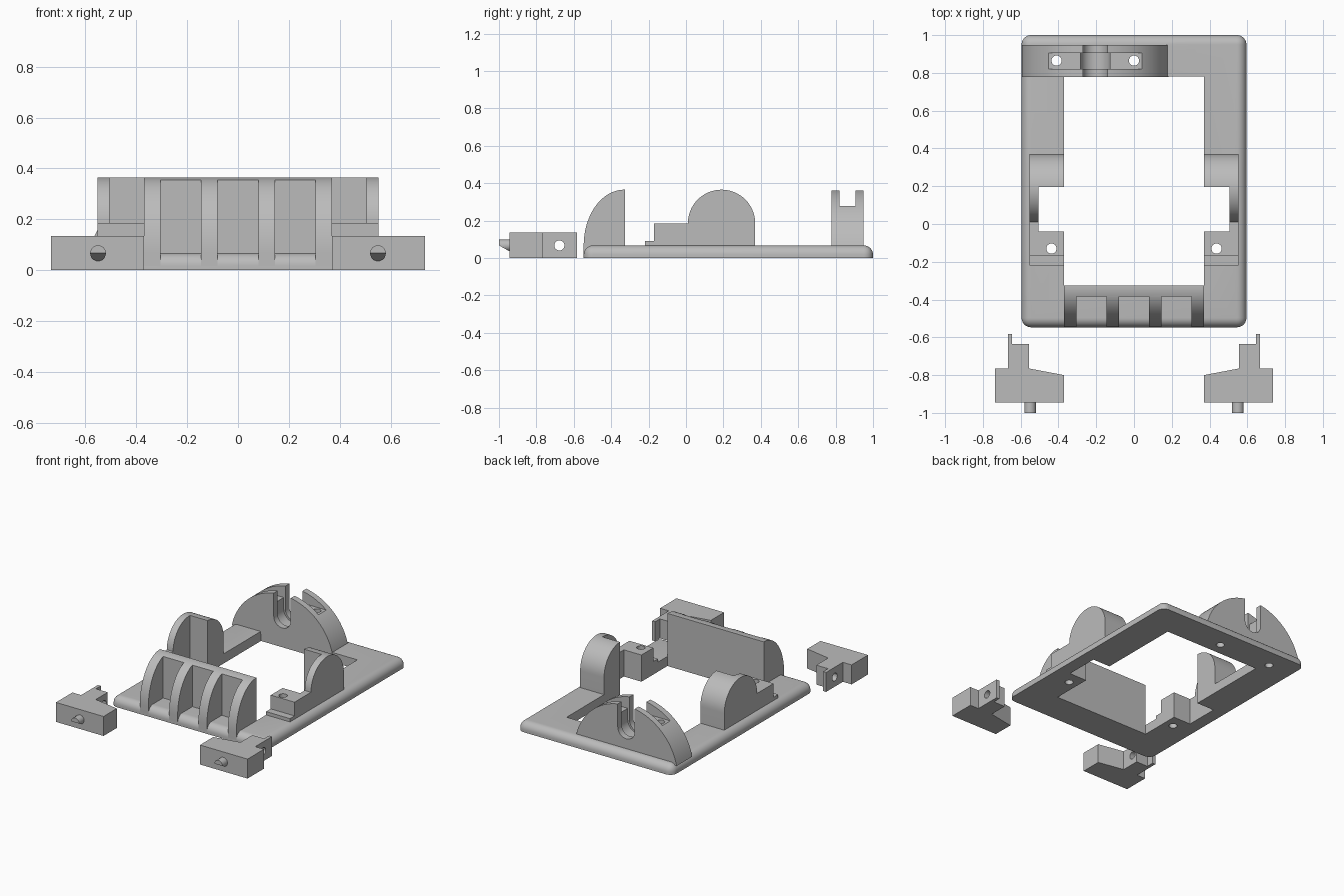
import bpy, bmesh
from math import pi, sin, cos, radians, sqrt, asin
from mathutils import Vector

if "Cube" in bpy.data.objects:
    bpy.data.objects.remove(bpy.data.objects["Cube"])

grey = bpy.data.materials.new("plain_grey")
grey.use_nodes = True
COLOUR = (0.5, 0.5, 0.5, 1)
grey.diffuse_color = COLOUR
grey.node_tree.nodes["Principled BSDF"].inputs["Base Color"].default_value = COLOUR


def finish(bm, name):
    bmesh.ops.recalc_face_normals(bm, faces=bm.faces)
    mesh = bpy.data.meshes.new(name)
    bm.to_mesh(mesh)
    bm.free()
    mesh.materials.append(grey)
    obj = bpy.data.objects.new(name, mesh)
    bpy.context.collection.objects.link(obj)
    return obj


def prism(name, points, axis, lo, hi, mirror=1):
    """Extrude a 2D outline along an axis; mirror = -1 flips it in x."""
    place = {"x": lambda u, v, w: (w, u, v),
             "y": lambda u, v, w: (u, w, v),
             "z": lambda u, v, w: (u, v, w)}[axis]
    bm = bmesh.new()
    rings = []
    for w in (lo, hi):
        ring = []
        for u, v in points:
            x, y, z = place(u, v, w)
            ring.append(bm.verts.new((x * mirror, y, z)))
        rings.append(ring)
        bm.faces.new(ring)
    n = len(points)
    for i in range(n):
        j = (i + 1) % n
        bm.faces.new((rings[0][i], rings[0][j], rings[1][j], rings[1][i]))
    return finish(bm, name)


def arc(cu, cv, ru, rv, start, end, steps=32):
    return [(cu + ru * cos(start + (end - start) * i / steps),
             cv + rv * sin(start + (end - start) * i / steps)) for i in range(steps + 1)]


def rect(u0, u1, v0, v1):
    return [(u0, v0), (u1, v0), (u1, v1), (u0, v1)]


def hole(u, v, axis, lo, hi, mirror=1, r=0.027):
    return prism("cutter", arc(u, v, r, r, 0, 2 * pi, 24)[:-1], axis, lo, hi, mirror)


def cut(obj, cutters):
    bpy.context.view_layer.objects.active = obj
    for c in cutters:
        c.hide_render = True
        mod = obj.modifiers.new("cut", "BOOLEAN")
        mod.operation, mod.solver, mod.object = "DIFFERENCE", "EXACT", c
        bpy.ops.object.modifier_apply(modifier=mod.name)
        bpy.data.objects.remove(c)


def smooth(obj):
    bpy.ops.object.select_all(action="DESELECT")
    obj.select_set(True)
    bpy.context.view_layer.objects.active = obj
    bpy.ops.object.shade_smooth_by_angle(angle=radians(30))


TOP = 0.067      # top of the base frame
PEAK = 0.365     # height of the standing parts
parts = []

# Base frame: slab with rounded rim
bm = bmesh.new()
bmesh.ops.create_cube(bm, size=1)
for v in bm.verts:
    v.co = Vector((v.co.x * 1.19, v.co.y * 1.547 + 0.2265, (v.co.z + 0.5) * TOP))
rim = [e for e in bm.edges if max(v.co.z for v in e.verts) > 0.01]
bmesh.ops.bevel(bm, geom=rim, offset=0.05, segments=8, profile=0.5, affect="EDGES")
base = finish(bm, "base_frame")
front_edge, back_edge, inner, notch = -0.325, 0.78, 0.37, 0.505
half = [(inner, front_edge), (inner, -0.04), (notch, -0.04),
        (notch, 0.195), (inner, 0.195), (inner, back_edge)]
opening = half + [(-x, y) for x, y in reversed(half)]
cutters = [prism("cutter", opening, "z", -0.1, 0.2)]
cutters += [hole(s * 0.437, -0.13, "z", -0.1, 0.2) for s in (1, -1)]
ARCH_HOLES = (-0.41, 0.0)
cutters += [hole(x, 0.865, "z", -0.1, 0.2) for x in ARCH_HOLES]
cut(base, cutters)
parts.append(base)

# Front wall: quarter-ellipse section with three pockets
section = [(front_edge, TOP), (front_edge, PEAK)]
section += arc(-0.33, TOP, 0.217, PEAK - TOP, pi / 2, pi, 24)
section += [(-0.547, 0.015), (-0.48, 0.015), (-0.48, TOP)]
wall = prism("front_wall", section, "x", -inner, inner)
cut(wall, [prism("cutter", rect(x - 0.08, x + 0.08, -0.7, -0.385), "z", -0.1, 0.5)
           for x in (-0.225, 0, 0.225)])
parts.append(wall)

# Side supports: rounded dome, hollowed on the inside, with a stepped foot
for s, side in ((1, "left"), (-1, "right")):
    outline = [(0.37, TOP)] + arc(0.19, 0.185, 0.18, 0.18, 0, pi)
    outline += [(-0.17, 0.185), (-0.17, 0.09), (-0.22, 0.09), (-0.22, TOP)]
    support = prism(side + "_support", outline, "x", inner, 0.553, s)
    cut(support, [prism("cutter", rect(0.2, notch, -0.04, 0.195), "z", -0.1, 0.5, s),
                  hole(0.437, -0.13, "z", -0.1, 0.5, s)])
    parts.append(support)

# Back arch: circular segment with a U slot, wider recess and screw pocket
cx, cz, r, low = -0.205, -0.03, 0.395, 0.05
a = asin((low - cz) / r)
arch = prism("back_arch", arc(cx, cz, r, r, a, pi - a, 48), "y", 0.777, 0.948)


def u_slot(width, y0, y1):
    pts = arc(cx, 0.2, width, width, pi, 2 * pi, 24)
    return prism("cutter", pts + [(cx + width, 0.5), (cx - width, 0.5)], "y", y0, y1)


cut(arch, [u_slot(0.065, 0.7, 1.1), u_slot(0.078, 0.82, 0.905),
           prism("cutter", rect(-0.47, 0.06, 0.82, 0.905), "z", 0.277, 0.5)]
    + [hole(x, 0.865, "z", -0.1, 0.5) for x in ARCH_HOLES])
parts.append(arch)

# Loose latches in front, each with a wedge-tipped pin
for s, side in ((1, "left"), (-1, "right")):
    plan = [(0.37, -0.945), (0.735, -0.945), (0.735, -0.765), (0.668, -0.765),
            (0.668, -0.582), (0.645, -0.582), (0.645, -0.635), (0.555, -0.635),
            (0.555, -0.765), (0.37, -0.80)]
    latch = prism(side + "_latch", plan, "z", 0, 0.135, s)
    cut(latch, [hole(0.677 * -1, TOP, "x", 0.5, 0.8, s)])
    pin = hole(0.55, TOP, "y", -1.0, -0.945, s, 0.031)
    pin.name = side + "_latch_pin"
    wedge = [(-1.02, TOP), (-1.0, TOP), (-0.945, 0.036), (-0.945, 0.0), (-1.02, 0.0)]
    cut(pin, [prism("cutter", wedge, "x", 0.4, 0.7, s)])
    parts += [latch, pin]

for p in parts:
    smooth(p)
